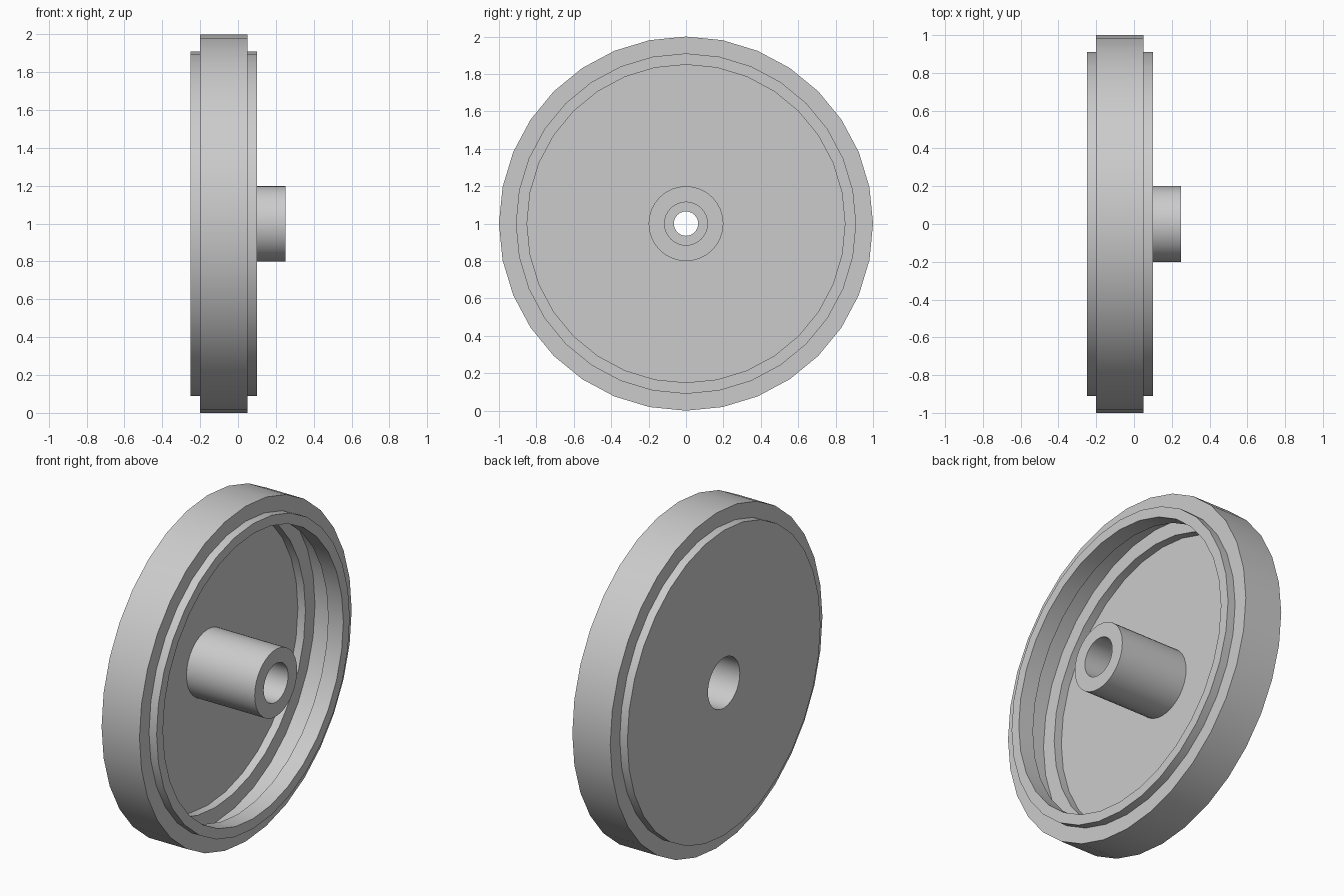
import bpy, bmesh, math

cube = bpy.data.objects.get("Cube")
if cube:
    bpy.data.objects.remove(cube)

SIDES = 32

grey = bpy.data.materials.new("plain_grey")
grey.use_nodes = True
grey.diffuse_color = (0.6, 0.6, 0.6, 1)
grey.node_tree.nodes["Principled BSDF"].inputs["Base Color"].default_value = (0.6, 0.6, 0.6, 1)


def lathe(name, profile):
    """Spin a closed (x, radius) profile around the wheel axis."""
    bm = bmesh.new()
    rings = []
    for i in range(SIDES):
        a = math.tau * i / SIDES
        rings.append([bm.verts.new((x, r * math.sin(a), 1 + r * math.cos(a))) for x, r in profile])
    n = len(profile)
    for i in range(SIDES):
        a, b = rings[i], rings[(i + 1) % SIDES]
        for j in range(n):
            k = (j + 1) % n
            bm.faces.new((a[j], a[k], b[k], b[j]))
    bmesh.ops.recalc_face_normals(bm, faces=bm.faces)
    mesh = bpy.data.meshes.new(name)
    bm.to_mesh(mesh)
    bm.free()
    mesh.materials.append(grey)
    obj = bpy.data.objects.new(name, mesh)
    bpy.context.collection.objects.link(obj)
    bpy.ops.object.select_all(action="DESELECT")
    obj.select_set(True)
    bpy.context.view_layer.objects.active = obj
    bpy.ops.object.shade_smooth_by_angle(angle=math.radians(30))
    return obj


# Rim, back plate, hub and stepped bore as one turned body
lathe("wheel_body", [
    # outer tread with a step on each side
    (-0.25, 0.91), (-0.20, 0.91), (-0.20, 1.0), (0.05, 1.0), (0.05, 0.91), (0.10, 0.91),
    # front lip, undercut groove and rear shoulder
    (0.10, 0.85), (0.0, 0.85), (0.0, 0.94), (-0.15, 0.94), (-0.15, 0.85), (-0.20, 0.85),
    # hub
    (-0.20, 0.20), (0.25, 0.20),
    # bore, narrowed in the middle
    (0.25, 0.115), (0.08, 0.115), (0.08, 0.065), (-0.05, 0.065), (-0.05, 0.15), (-0.25, 0.15),
])
